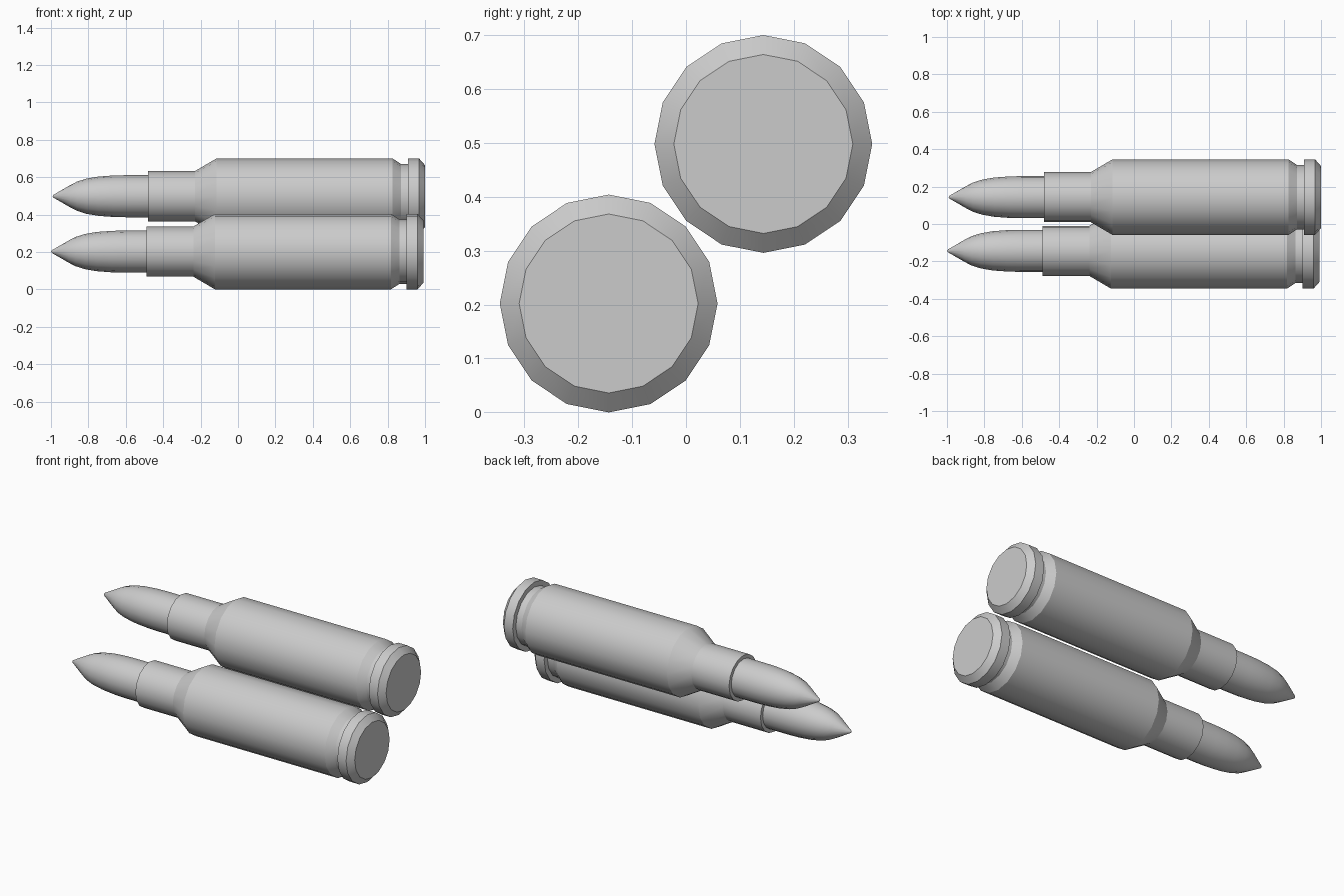
import bpy, bmesh, math

if "Cube" in bpy.data.objects:
    bpy.data.objects.remove(bpy.data.objects["Cube"])

SIDES = 16

# (x, radius) profiles along the long axis
BULLET = [(-0.996, 0.0), (-0.99, 0.008), (-0.90, 0.06), (-0.865, 0.078), (-0.815, 0.094),
          (-0.75, 0.105), (-0.67, 0.111), (-0.60, 0.1125), (-0.46, 0.1125)]
CASE = [(-0.484, 0.110), (-0.484, 0.134), (-0.235, 0.134), (-0.119, 0.202),
        (0.822, 0.202), (0.868, 0.172), (0.906, 0.172), (0.906, 0.202),
        (0.964, 0.202), (0.996, 0.166), (0.996, 0.0)]


def lathe_x(name, profile, loc):
    """Revolve an (x, radius) profile around the x axis."""
    bm = bmesh.new()
    rings = []
    for x, r in profile:
        if r == 0:
            rings.append([bm.verts.new((x, 0, 0))])
        else:
            rings.append([bm.verts.new((x, r * math.sin(a), r * math.cos(a)))
                          for a in (2 * math.pi * i / SIDES for i in range(SIDES))])
    for a, b in zip(rings, rings[1:]):
        if len(b) == 1:
            bm.faces.new(a)          # flat end cap
            bm.verts.remove(b[0])
            continue
        for i in range(SIDES):
            j = (i + 1) % SIDES
            if len(a) == 1:
                bm.faces.new((a[0], b[i], b[j]))
            else:
                bm.faces.new((a[i], b[i], b[j], a[j]))
    bmesh.ops.recalc_face_normals(bm, faces=bm.faces)
    mesh = bpy.data.meshes.new(name)
    bm.to_mesh(mesh)
    bm.free()
    ob = bpy.data.objects.new(name, mesh)
    ob.location = loc
    bpy.context.collection.objects.link(ob)
    bpy.ops.object.select_all(action='DESELECT')
    ob.select_set(True)
    bpy.context.view_layer.objects.active = ob
    bpy.ops.object.shade_smooth_by_angle(angle=math.radians(28))
    return ob


# Two cartridges, one low in front and one higher behind
for tag, loc in (("lower", (-0.004, -0.1435, 0.202)), ("upper", (0.004, 0.1435, 0.498))):
    lathe_x(tag + "_bullet", BULLET, loc)
    lathe_x(tag + "_case", CASE, loc)
